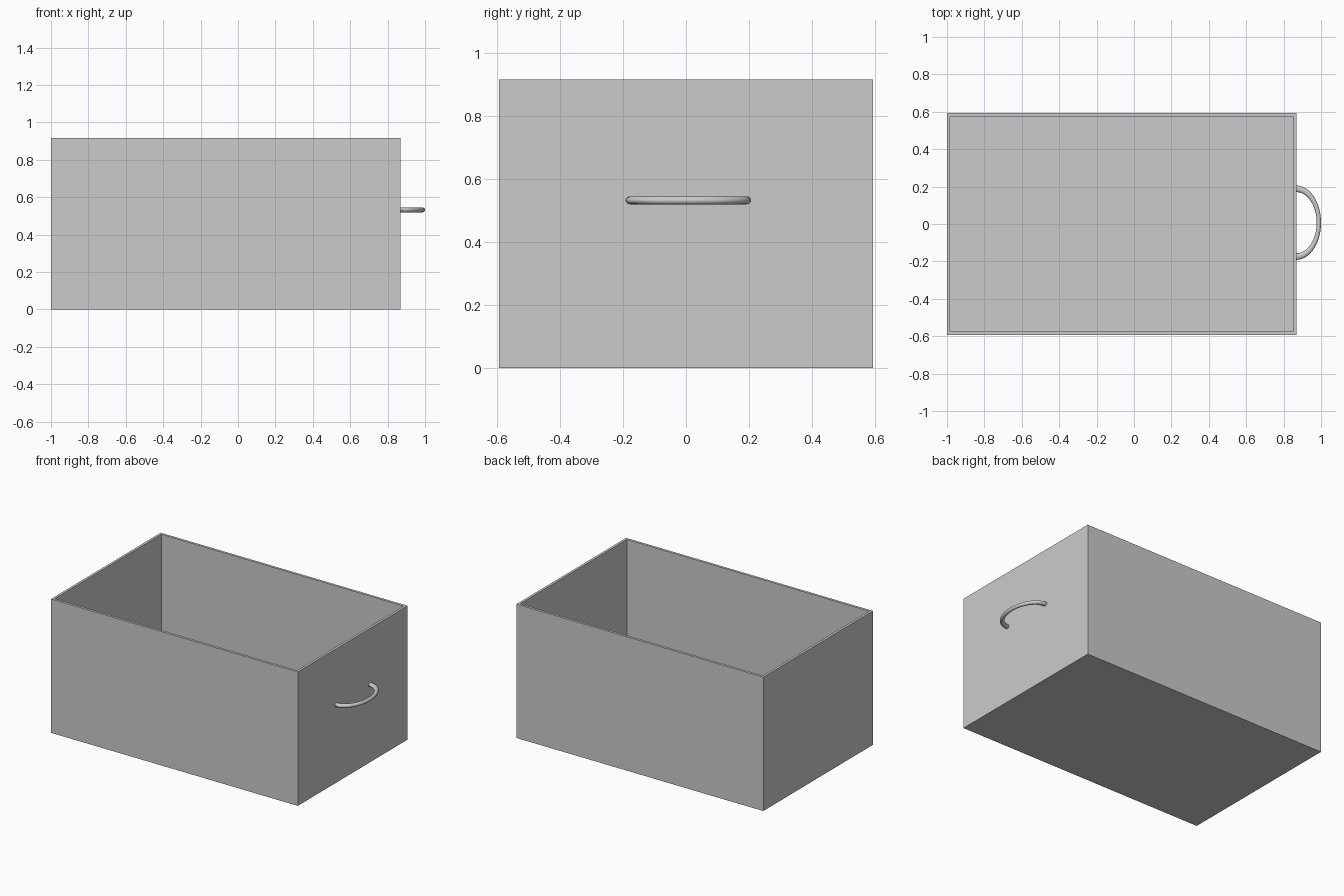
import bpy, bmesh
from math import pi
from mathutils import Matrix, Vector

if "Cube" in bpy.data.objects:
    bpy.data.objects.remove(bpy.data.objects["Cube"])

X0, X1 = -1.0, 0.868      # box extent along x
HALF_Y, HEIGHT, WALL = 0.593, 0.916, 0.017


def make_object(name, bm):
    bmesh.ops.recalc_face_normals(bm, faces=bm.faces)
    mesh = bpy.data.meshes.new(name)
    bm.to_mesh(mesh)
    bm.free()
    obj = bpy.data.objects.new(name, mesh)
    bpy.context.collection.objects.link(obj)
    return obj


# Open box: inset the top face, then push it down to form the walls and floor
bm = bmesh.new()
bmesh.ops.create_cube(bm, size=1)
bmesh.ops.scale(bm, vec=(X1 - X0, 2 * HALF_Y, HEIGHT), verts=bm.verts)
bmesh.ops.translate(bm, vec=((X0 + X1) / 2, 0, HEIGHT / 2), verts=bm.verts)
bm.normal_update()
top = max(bm.faces, key=lambda f: f.normal.z)
bmesh.ops.inset_region(bm, faces=[top], thickness=WALL, use_even_offset=True)
pit = bmesh.ops.extrude_discrete_faces(bm, faces=[top])["faces"][0]
bmesh.ops.translate(bm, vec=(0, 0, WALL - HEIGHT), verts=pit.verts)
make_object("box", bm)

# Handle: half ring swept around z, flattened, with its ends on the right wall
MAJOR, MINOR = 0.181, 0.0175
bm = bmesh.new()
bmesh.ops.create_circle(bm, segments=16, radius=MINOR, cap_ends=True,
                        matrix=Matrix.Translation((0, -MAJOR, 0)) @ Matrix.Rotation(pi / 2, 4, "Y"))
start = bm.faces[:]
bmesh.ops.spin(bm, geom=start + bm.edges[:] + bm.verts[:], cent=(0, 0, 0), axis=(0, 0, 1),
               angle=pi, steps=32, use_duplicate=False)
bmesh.ops.scale(bm, vec=((1.0 - X1) / (MAJOR + MINOR), 1, 0.72), verts=bm.verts)
bmesh.ops.translate(bm, vec=(X1, 0.007, 0.532), verts=bm.verts)
handle = make_object("handle", bm)
bpy.context.view_layer.objects.active = handle
handle.select_set(True)
bpy.ops.object.shade_smooth_by_angle()
